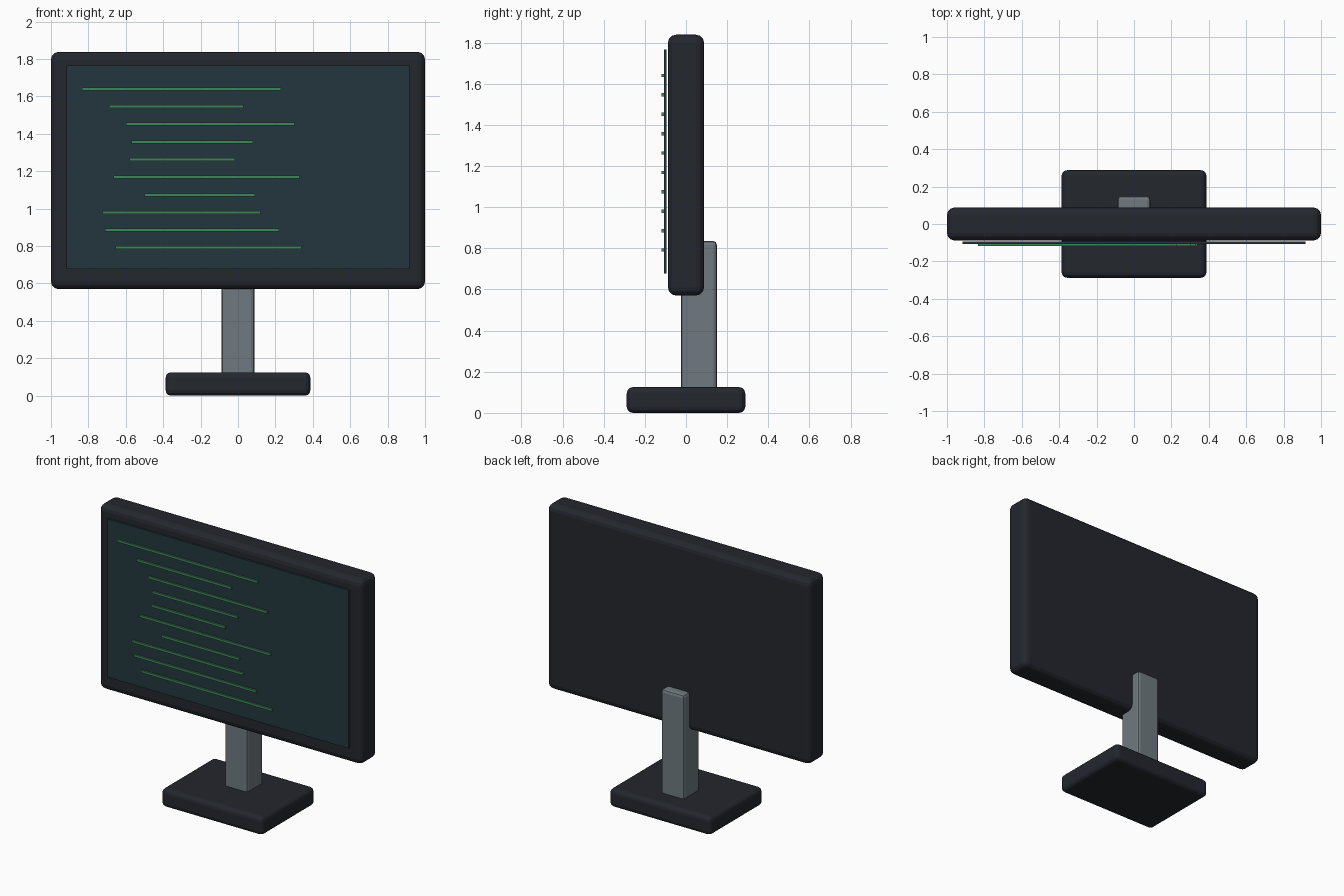
import bpy

if "Cube" in bpy.data.objects:
    bpy.data.objects.remove(bpy.data.objects["Cube"])


def material(name, rgb):
    m = bpy.data.materials.new(name)
    m.diffuse_color = (*rgb, 1)
    m.use_nodes = True
    m.node_tree.nodes["Principled BSDF"].inputs["Base Color"].default_value = m.diffuse_color
    return m


def box(name, x, y, z, mat, bevel=0.0, segments=3):
    """Box from (min, max) ranges, with optional rounded edges."""
    ranges = (x, y, z)
    bpy.ops.mesh.primitive_cube_add(size=1, location=[(a + b) / 2 for a, b in ranges])
    ob = bpy.context.object
    ob.name = name
    ob.scale = [b - a for a, b in ranges]
    bpy.ops.object.transform_apply(location=False, rotation=False, scale=True)
    ob.data.materials.append(mat)
    if bevel:
        mod = ob.modifiers.new("rounded_edges", 'BEVEL')
        mod.width = bevel
        mod.segments = segments
    return ob


dark = material("dark_plastic", (0.017, 0.020, 0.027))
metal = material("grey_metal", (0.16, 0.195, 0.215))
glass = material("screen_glass", (0.016, 0.037, 0.048))
green = material("code_green", (0.05, 0.24, 0.10))

# Stand: foot and upright, the upright running up behind the housing
box("base", (-0.387, 0.387), (-0.288, 0.288), (0, 0.125), dark, 0.03)
box("stand_post", (-0.087, 0.087), (-0.025, 0.15), (0.09, 0.835), metal, 0.018, 2)

# Housing and the thin screen panel just in front of it
box("housing", (-1, 1), (-0.088, 0.088), (0.57, 1.838), dark, 0.04)
box("screen", (-0.916, 0.916), (-0.107, -0.094), (0.678, 1.765), glass)

# Lines of code on the screen, top to bottom
spans = [(-0.835, 0.23), (-0.69, 0.03), (-0.60, 0.302), (-0.57, 0.08), (-0.58, -0.017),
         (-0.665, 0.33), (-0.50, 0.09), (-0.725, 0.12), (-0.71, 0.22), (-0.655, 0.34)]
for i, span in enumerate(spans):
    z = 1.64 - 0.0943 * i
    box(f"code_line_{i + 1}", span, (-0.118, -0.106), (z - 0.008, z + 0.008), green)
